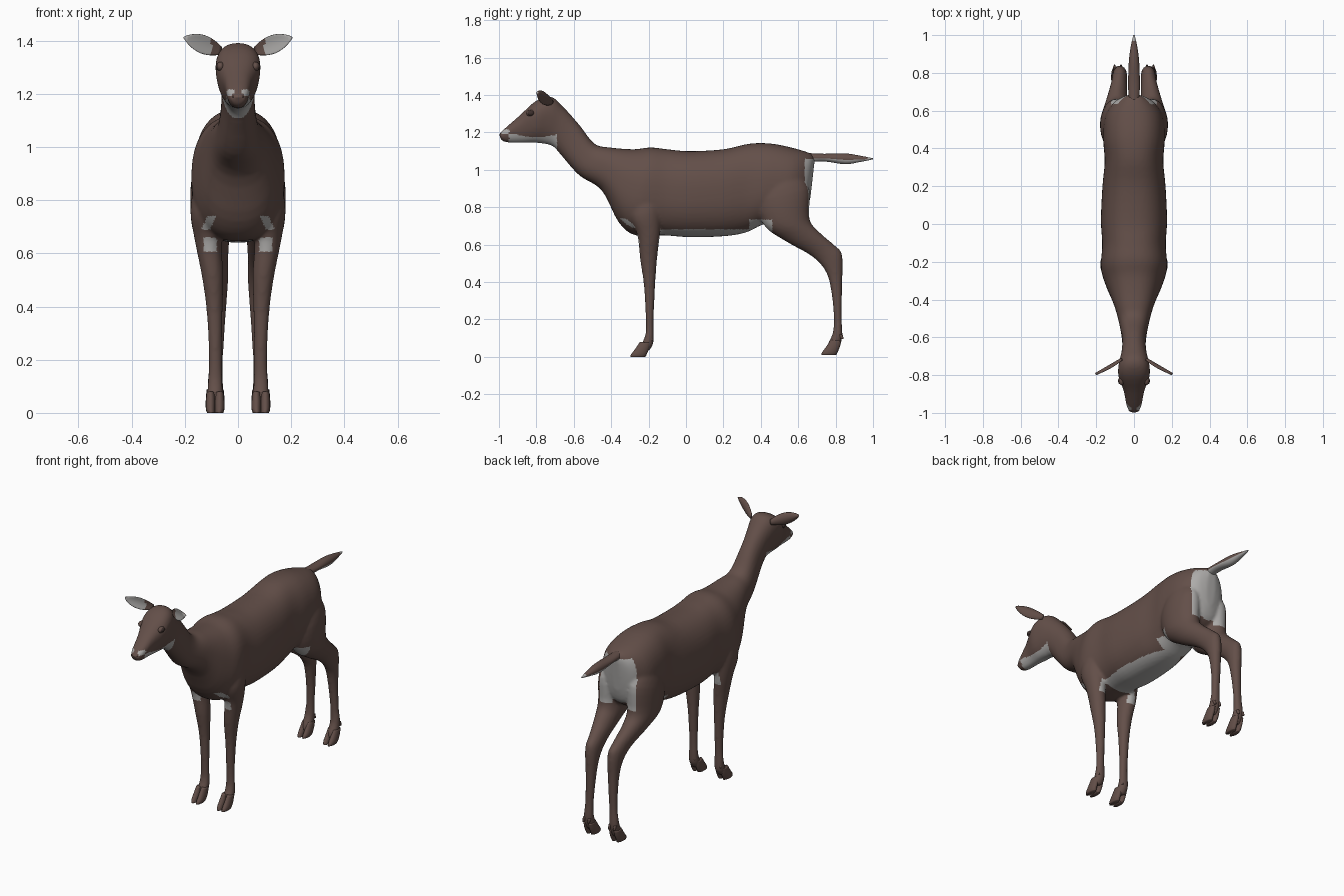
import bpy, bmesh, math
from mathutils import Vector

if "Cube" in bpy.data.objects:
    bpy.data.objects.remove(bpy.data.objects["Cube"], do_unlink=True)


def make_material(name, rgb):
    mat = bpy.data.materials.new(name)
    mat.use_nodes = True
    colour = (*rgb, 1.0)
    mat.diffuse_color = colour
    mat.node_tree.nodes["Principled BSDF"].inputs["Base Color"].default_value = colour
    return mat


brown = make_material("brown coat", (0.125, 0.078, 0.066))
pale = make_material("pale fur", (0.42, 0.41, 0.40))
dark = make_material("dark brown", (0.045, 0.028, 0.025))


def smooth_path(stations, steps=4):
    """Catmull-Rom interpolation through the stations."""
    pts = [Vector(s) for s in stations]
    result = []
    for i in range(len(pts) - 1):
        before, a, b = pts[max(i - 1, 0)], pts[i], pts[i + 1]
        after = pts[min(i + 2, len(pts) - 1)]
        for k in range(steps):
            t = k / steps
            tangent_a, tangent_b = (b - before) / 2, (after - a) / 2
            gap = b - a
            result.append(a + tangent_a * t
                          + (gap * 3 - tangent_a * 2 - tangent_b) * t * t
                          + (tangent_a + tangent_b - gap * 2) * t ** 3)
    result.append(pts[-1])
    return result


def skin(bm, rings):
    """Bridge rings of points into a closed tube."""
    loops = [[bm.verts.new(p) for p in ring] for ring in rings]
    n = len(loops[0])
    for r, s in zip(loops, loops[1:]):
        for i in range(n):
            j = (i + 1) % n
            bm.faces.new((r[i], r[j], s[j], s[i]))
    bm.faces.new(loops[0])
    bm.faces.new(loops[-1])


def loft(bm, stations, side=1, power=2.0, egg=lambda y: 0.0, n=32):
    """Each station: y and z of one edge, y and z of the other, half width, x centre."""
    rings = []
    for ay, az, by, bz, w, xc in smooth_path(stations):
        ring = []
        for i in range(n):
            a = math.tau * i / n
            c, s = math.cos(a), math.sin(a)
            c = math.copysign(abs(c) ** (2 / power), c)
            s = math.copysign(abs(s) ** (2 / power), s)
            y = (ay + by) / 2 + (ay - by) / 2 * s
            z = (az + bz) / 2 + (az - bz) / 2 * s
            ring.append((side * (xc + w * c * (1 + egg(y) * s)), y, z))
        rings.append(ring)
    skin(bm, rings)


def finish(bm, name, mats):
    bmesh.ops.recalc_face_normals(bm, faces=bm.faces)
    mesh = bpy.data.meshes.new(name)
    bm.to_mesh(mesh)
    bm.free()
    obj = bpy.data.objects.new(name, mesh)
    bpy.context.scene.collection.objects.link(obj)
    for m in mats:
        mesh.materials.append(m)
    mesh.shade_smooth()
    return obj


def paint(obj, rule):
    for face in obj.data.polygons:
        face.material_index = int(bool(rule(face.center, face.normal)))


# Head, neck and trunk: top edge, bottom edge, half width
TRUNK = [
    (-1.0, 1.19, -.985, 1.155, .024), (-.97, 1.22, -.945, 1.145, .038),
    (-.89, 1.29, -.87, 1.145, .053), (-.8, 1.37, -.81, 1.145, .08),
    (-.72, 1.39, -.76, 1.14, .077), (-.65, 1.33, -.71, 1.125, .065),
    (-.57, 1.24, -.66, 1.07, .063), (-.49, 1.14, -.57, .97, .077),
    (-.41, 1.12, -.45, .89, .105), (-.28, 1.11, -.36, .72, .15),
    (-.19, 1.12, -.27, .65, .175), (-.1, 1.11, -.12, .65, .168),
    (.02, 1.1, .02, .64, .175), (.2, 1.11, .2, .645, .167),
    (.34, 1.14, .32, .665, .155), (.46, 1.14, .42, .71, .162),
    (.58, 1.115, .55, .72, .155), (.66, 1.09, .635, .77, .1),
    (.69, 1.07, .665, .85, .03),
]
# Legs: front edge, back edge, half width, x centre
FRONT_LEG = [
    (-.29, .87, -.12, .9, .06, .1), (-.3, .75, -.13, .78, .066, .113),
    (-.26, .65, -.14, .65, .05, .113), (-.245, .52, -.155, .52, .041, .096),
    (-.225, .38, -.165, .38, .03, .088), (-.215, .2, -.173, .2, .024, .085),
    (-.217, .12, -.173, .11, .028, .086), (-.24, .065, -.175, .07, .03, .086),
    (-.25, .035, -.195, .035, .027, .086),
]
HIND_LEG = [
    (.43, .98, .6, 1, .06, .085), (.38, .83, .66, .9, .083, .094),
    (.42, .7, .66, .74, .078, .098), (.53, .62, .71, .67, .06, .093),
    (.67, .54, .79, .6, .043, .08), (.745, .46, .835, .545, .038, .075),
    (.775, .36, .835, .38, .029, .075), (.79, .22, .832, .22, .025, .08),
    (.785, .13, .837, .12, .029, .085), (.758, .07, .83, .08, .03, .085),
    (.755, .045, .815, .045, .027, .085),
]

bm = bmesh.new()
loft(bm, [s + (0,) for s in TRUNK], power=2.35, n=48,
     egg=lambda y: 0.22 * min(max((-y - 0.62) / 0.12, 0), 1))
for side in (1, -1):
    loft(bm, FRONT_LEG, side)
    loft(bm, HIND_LEG, side)
body = finish(bm, "body", [brown, pale])

# Fuse trunk and legs into one continuous hide
fuse = body.modifiers.new("fuse", 'REMESH')
fuse.mode = 'VOXEL'
fuse.voxel_size = 0.009
soften = body.modifiers.new("soften", 'SMOOTH')
soften.factor = 0.5
soften.iterations = 5
bpy.context.view_layer.update()
evaluated = body.evaluated_get(bpy.context.evaluated_depsgraph_get())
hide = bpy.data.meshes.new_from_object(evaluated)
body.modifiers.clear()
body.data = hide
hide.materials.clear()
for m in (brown, pale):
    hide.materials.append(m)
hide.shade_smooth()


def pale_patch(p, n):
    x = abs(p.x)
    jaw = -.945 < p.y < -.69 and p.z < 1.172 + .3 * abs(p.y + .8) ** 1.3
    lip = -.985 < p.y < -.945 and 1.195 < p.z < 1.215 and x > .015
    belly = -.14 < p.y < .46 and .6 < p.z < (.735 if p.y > .34 else .683)
    rump = p.y > .635 and .75 < p.z < 1.06 and x < .12
    knee = p.y < -.1 and .605 < p.z < .66 and .08 < x < .128
    chest = p.y < -.2 and .69 < p.z < .74 and abs(x - .11 + (p.z - .715) * .4) < .016
    return jaw or lip or belly or rump or knee or (chest and n.y < -.3)


paint(body, pale_patch)

# Tail, pale underneath and at the tip
bm = bmesh.new()
loft(bm, [(.65, 1.09, .65, 1.04, .028, 0), (.74, 1.086, .74, 1.045, .031, 0),
          (.85, 1.088, .85, 1.03, .028, 0), (.93, 1.076, .93, 1.042, .019, 0),
          (1.0, 1.062, 1.0, 1.056, .004, 0)])
tail = finish(bm, "tail", [brown, pale])
paint(tail, lambda p, n: n.z < -.2 or p.y > .97)

for side, label in ((1, "left"), (-1, "right")):
    # Cupped leaf-shaped ear with pale inside
    bm = bmesh.new()
    base, tip = Vector((.065, -.715, 1.362)), Vector((.202, -.795, 1.412))
    across = Vector((-.25, .1, 1)).normalized()
    depth = across.cross(tip - base).normalized()
    rings = []
    for k in range(13):
        t = k / 12
        width = .004 + .031 * math.sin(math.pi * (.12 + .88 * t) ** 1.1) ** .8
        ring = []
        for i in range(20):
            a = math.tau * i / 20
            p = base.lerp(tip, t) + across * width * math.cos(a) + depth * .007 * math.sin(a)
            p.y -= .35 * width * math.cos(a) ** 2
            ring.append((side * p.x, p.y, p.z))
        rings.append(ring)
    skin(bm, rings)
    ear = finish(bm, label + "_ear", [brown, pale])
    paint(ear, lambda p, n: n.y < -.25 and abs(p.x) > .1)

    # Eye with a lid around it
    for part, mat, radius, x in (("eyelid", brown, .021, .066), ("eye", dark, .016, .073)):
        bm = bmesh.new()
        bmesh.ops.create_uvsphere(bm, u_segments=16, v_segments=10, radius=radius)
        bmesh.ops.scale(bm, vec=(.7, 1.15, .85), verts=bm.verts)
        bmesh.ops.translate(bm, vec=(side * x, -.83, 1.303), verts=bm.verts)
        finish(bm, label + "_" + part, [mat])

    # Nostril
    bm = bmesh.new()
    bmesh.ops.create_uvsphere(bm, u_segments=10, v_segments=8, radius=.007)
    bmesh.ops.translate(bm, vec=(side * .016, -.988, 1.188), verts=bm.verts)
    finish(bm, label + "_nostril", [dark])

    # Cloven hooves and dewclaws
    for leg, y, z in (("front", -.297, 0), ("hind", .723, .01)):
        bm = bmesh.new()
        for offset in (-.017, .017):
            x = .086 + offset
            loft(bm, [(y + .05, z + .08, y + .108, z + .075, .015, x),
                      (y + .027, z + .045, y + .1, z + .045, .018, x),
                      (y + .004, z + .014, y + .088, z + .016, .018, x),
                      (y, z, y + .08, z, .016, x - offset * .15)], side, n=16)
            loft(bm, [(y + .09, z + .11, y + .115, z + .11, .009, x),
                      (y + .105, z + .085, y + .121, z + .085, .005, x)], side, n=10)
        finish(bm, label + "_" + leg + "_hoof", [brown])
